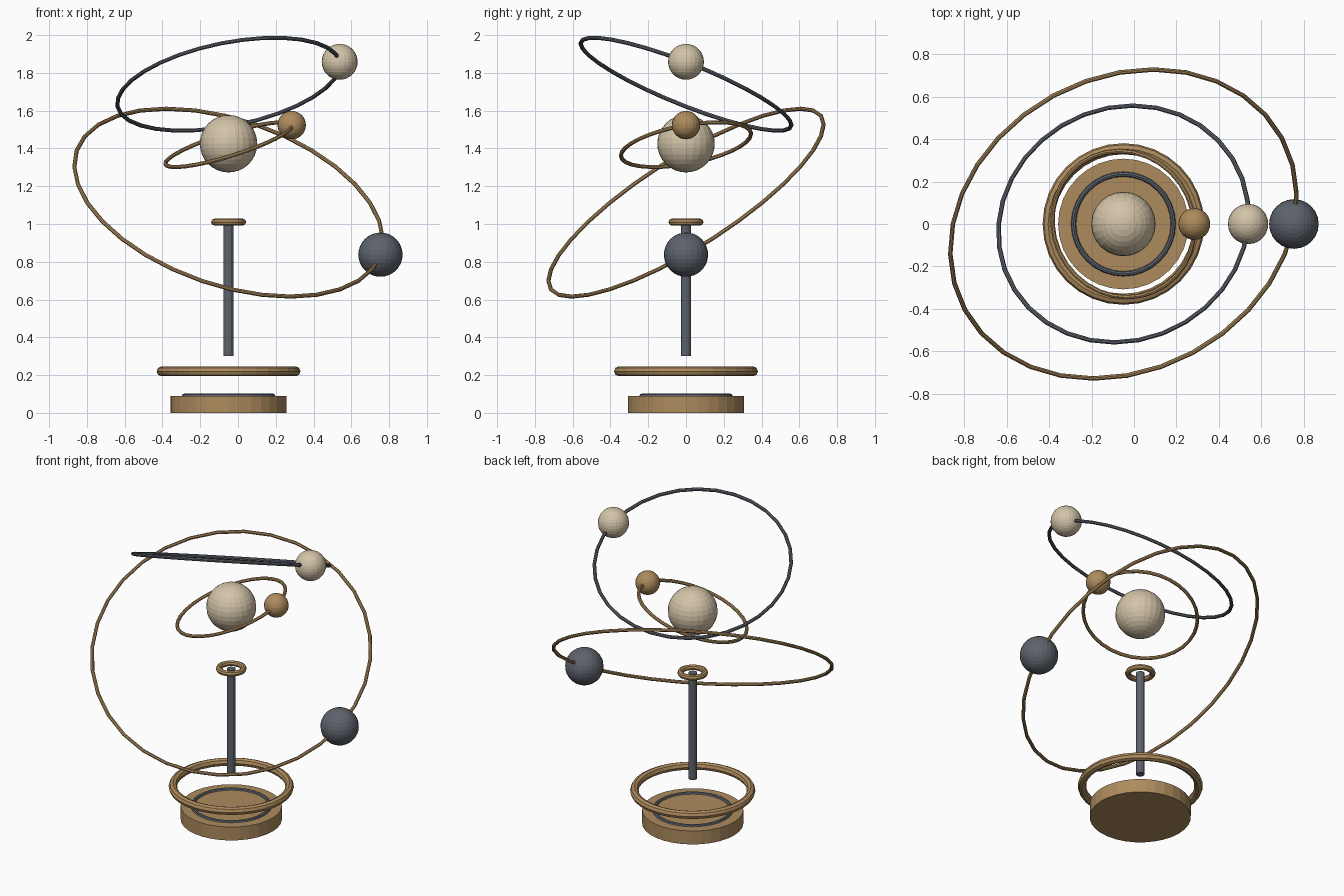
import bpy
from math import cos, sin, radians
from mathutils import Euler, Vector

AXIS_X = -0.05

if "Cube" in bpy.data.objects:
    bpy.data.objects.remove(bpy.data.objects["Cube"], do_unlink=True)


def material(name, rgb):
    mat = bpy.data.materials.new(name)
    mat.use_nodes = True
    color = (*rgb, 1)
    mat.diffuse_color = color
    mat.node_tree.nodes["Principled BSDF"].inputs["Base Color"].default_value = color
    return mat


brass = material("brass", (0.42, 0.26, 0.11))
steel = material("dark steel", (0.11, 0.125, 0.15))
ivory = material("ivory", (0.65, 0.55, 0.39))


def finish(name, mat):
    obj = bpy.context.object
    obj.name = name
    obj.data.materials.append(mat)
    return obj


def cylinder(name, mat, radius, bottom, top, sides):
    bpy.ops.mesh.primitive_cylinder_add(
        vertices=sides, radius=radius, depth=top - bottom,
        location=(AXIS_X, 0, (bottom + top) / 2))
    finish(name, mat)


def ring(name, mat, radius, tube, z, tilt=(0, 0, 0), sides=8):
    bpy.ops.mesh.primitive_torus_add(
        major_segments=32, minor_segments=sides, major_radius=radius,
        minor_radius=tube, location=(AXIS_X, 0, z), rotation=tilt)
    finish(name, mat)


def ball(name, mat, radius, location):
    bpy.ops.mesh.primitive_uv_sphere_add(
        segments=24, ring_count=16, radius=radius, location=location)
    finish(name, mat)


# Stand: base disc, inlaid ring, floating ring, post and collar
cylinder("base", brass, 0.308, 0, 0.09, 32)
ring("base_inlay_ring", steel, 0.235, 0.012, 0.09)
ring("base_floating_ring", brass, 0.355, 0.026, 0.22)
cylinder("post", steel, 0.027, 0.30, 1.01, 12)
ring("post_collar", brass, 0.075, 0.018, 1.01)

# Central globe
ball("central_globe", ivory, 0.152, (AXIS_X, 0, 1.425))

# Tilted orbits, each carrying one planet at the end of its local x axis
orbits = [
    ("inner", brass, brass, 0.35, 1.42, 10, -17.2, 0.075),
    ("upper", steel, ivory, 0.60, 1.74, -21.5, -11.4, 0.095),
    ("outer", brass, steel, 0.85, 1.113, 31, 18.9, 0.117),
]
for name, ring_mat, ball_mat, radius, z, rx, ry, size in orbits:
    tilt = Euler((radians(rx), radians(ry), 0))
    ring(name + "_orbit", ring_mat, radius, 0.011, z, tilt)
    arm = Vector((radius, 0, 0))
    arm.rotate(tilt)
    ball(name + "_planet", ball_mat, size, Vector((AXIS_X, 0, z)) + arm)
